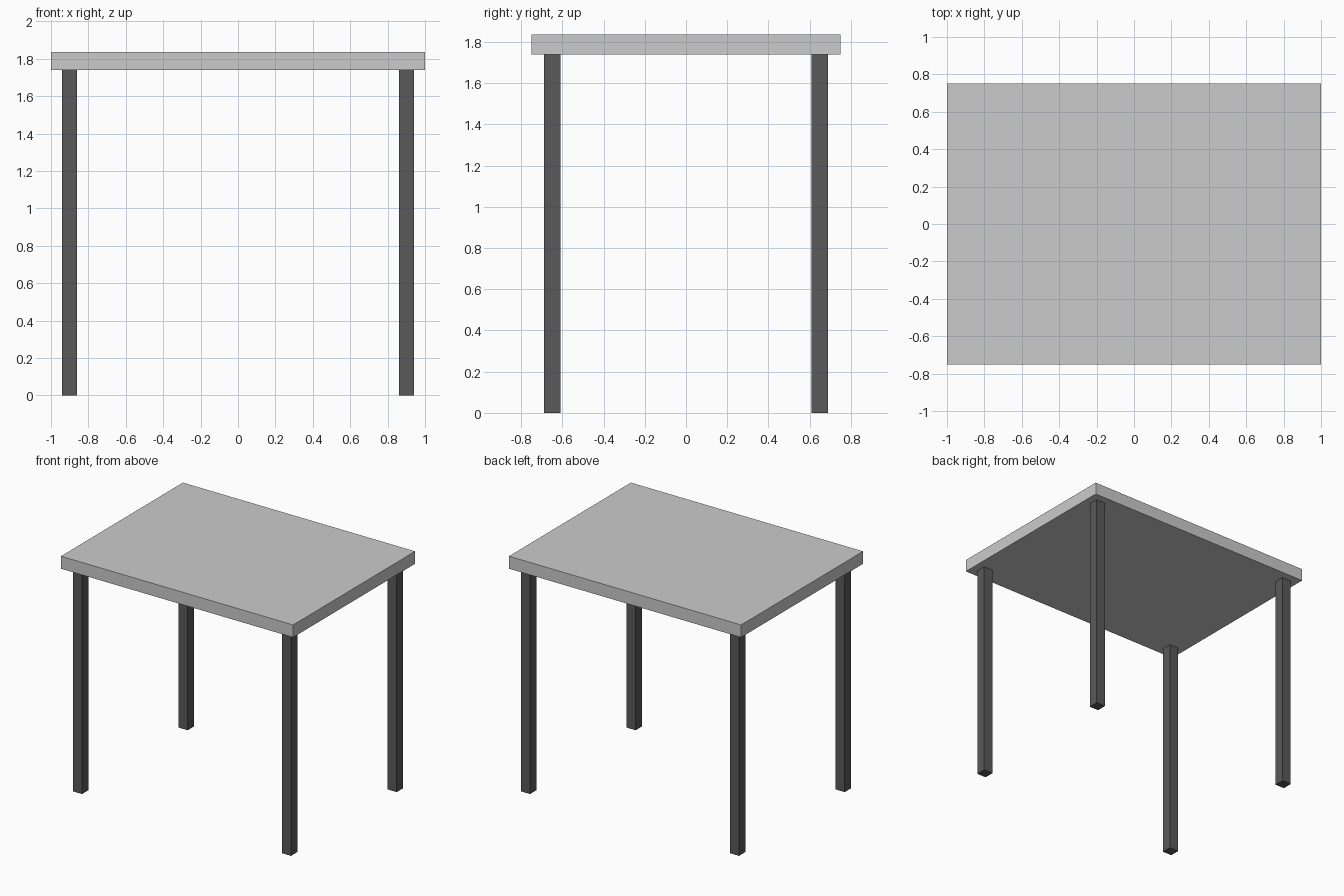
import bpy

if "Cube" in bpy.data.objects:
    bpy.data.objects.remove(bpy.data.objects["Cube"])

TOP_Z, UNDER_Z = 1.837, 1.74
LEG_X, LEG_Y, LEG_W = 0.90, 0.65, 0.08


def box(name, size, center):
    bpy.ops.mesh.primitive_cube_add(size=1, location=center)
    ob = bpy.context.object
    ob.name = name
    ob.scale = size
    bpy.ops.object.transform_apply(location=False, rotation=False, scale=True)
    return ob


dark = bpy.data.materials.new("dark_leg")
dark.diffuse_color = (0.1, 0.1, 0.1, 1)
dark.use_nodes = True
dark.node_tree.nodes["Principled BSDF"].inputs["Base Color"].default_value = dark.diffuse_color

# Table top slab
box("table_top", (2.0, 1.5, TOP_Z - UNDER_Z), (0, 0, (TOP_Z + UNDER_Z) / 2))

# Four square legs, inset from the corners
for sx, side in ((-1, "left"), (1, "right")):
    for sy, end in ((-1, "front"), (1, "back")):
        leg = box(f"{end}_{side}_leg", (LEG_W, LEG_W, UNDER_Z),
                  (sx * LEG_X, sy * LEG_Y, UNDER_Z / 2))
        leg.data.materials.append(dark)
